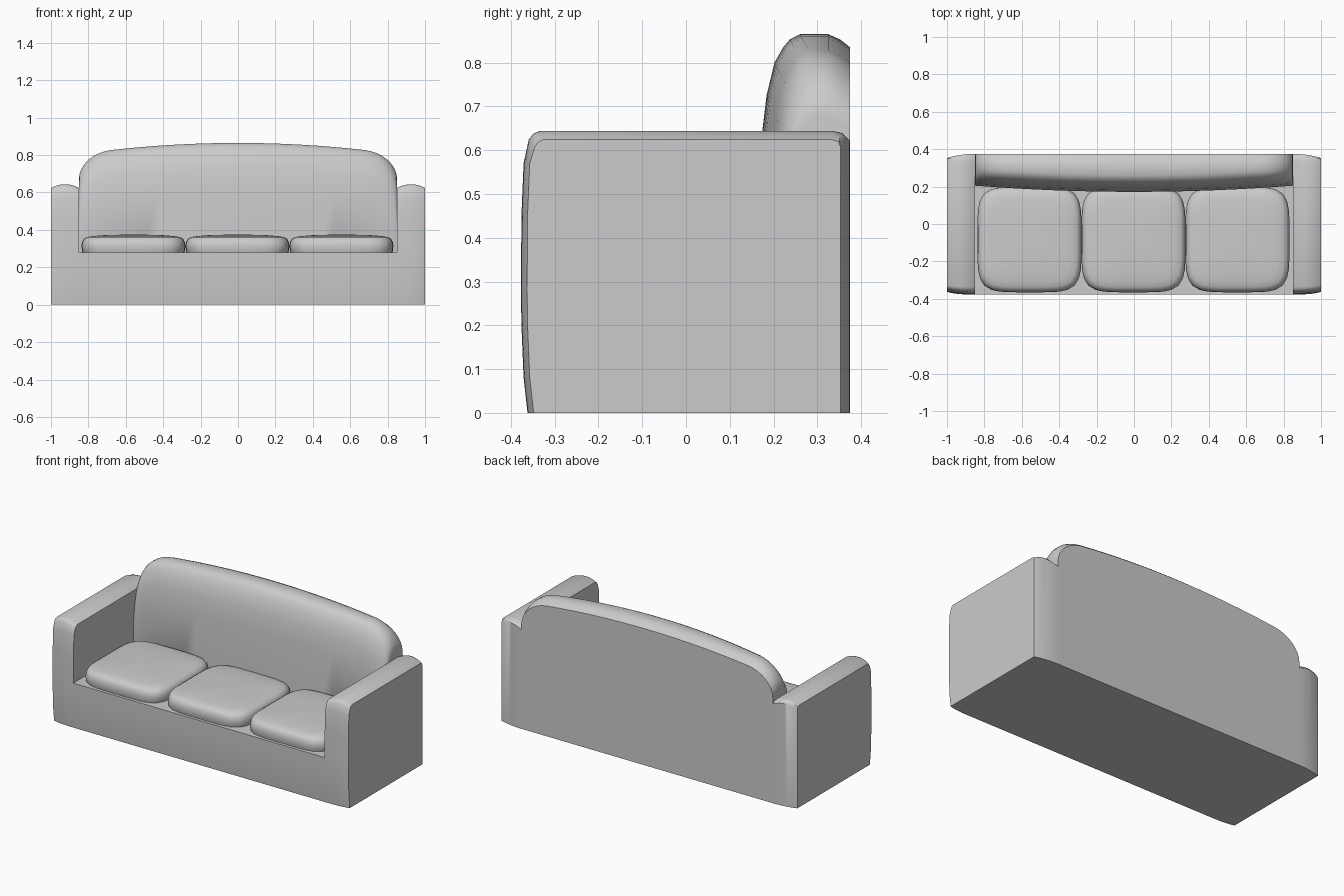
import bpy
import bmesh
import math

cube = bpy.data.objects.get("Cube")
if cube:
    bpy.data.objects.remove(cube, do_unlink=True)

GREY = (0.6, 0.6, 0.6, 1)
fabric = bpy.data.materials.new("grey_fabric")
fabric.use_nodes = True
fabric.diffuse_color = GREY
fabric.node_tree.nodes["Principled BSDF"].inputs["Base Color"].default_value = GREY


def skin(name, rings, angle=40):
    """Bridge equal closed rings of points and cap both ends."""
    bm = bmesh.new()
    loops = [[bm.verts.new(p) for p in ring] for ring in rings]
    n = len(loops[0])
    for a, b in zip(loops, loops[1:]):
        for i in range(n):
            j = (i + 1) % n
            bm.faces.new((a[i], a[j], b[j], b[i]))
    bm.faces.new(loops[0])
    bm.faces.new(loops[-1])
    bmesh.ops.recalc_face_normals(bm, faces=bm.faces)
    mesh = bpy.data.meshes.new(name)
    bm.to_mesh(mesh)
    bm.free()
    mesh.materials.append(fabric)
    obj = bpy.data.objects.new(name, mesh)
    bpy.context.collection.objects.link(obj)
    bpy.ops.object.select_all(action="DESELECT")
    obj.select_set(True)
    bpy.context.view_layer.objects.active = obj
    bpy.ops.object.shade_smooth_by_angle(angle=math.radians(angle))
    return obj


def loft_x(name, xs, profile):
    """Sweep a side profile, given as (y, z) points, along x."""
    return skin(name, [[(x, y, z) for y, z in profile(x)] for x in xs])


# Gently bowed front shared by the arms and the base
FRONT = [(-0.362, 0), (-0.371, 0.08), (-0.376, 0.2), (-0.377, 0.28)]


def arm_profile(x):
    t = (abs(x) - 0.85) / 0.15
    top = 0.644 - 0.02 * (2 * t - 1) ** 2
    front, back = 0.014 * t ** 3, 0.022 * t ** 2
    pts = FRONT + [(-0.376, 0.45), (-0.371, 0.57), (-0.36, top - 0.018),
                   (-0.35, top - 0.006), (-0.335, top)]
    pts = [(y + front * min(1, (-0.3 - y) / 0.06), z) for y, z in pts]
    return pts + [(0.335, top), (0.36 - back / 2, top - 0.005),
                  (0.375 - back, top - 0.018), (0.375 - back, 0)]


# Arms
for side, label in ((-1, "right_arm"), (1, "left_arm")):
    loft_x(label, [side * (0.85 + 0.15 * i / 10) for i in range(11)], arm_profile)

# Seat base
loft_x("seat_base", (-0.85, 0.85), lambda x: FRONT + [(0.21, 0.28), (0.21, 0)])


def back_profile(x):
    u = abs(x) / 0.85
    c = max(0, (abs(x) - 0.68) / 0.17)
    h = 0.865 - 0.06 * u * u - 0.13 * (1 - math.sqrt(max(0, 1 - c * c)))
    f = 0.172 + 0.033 * u * u
    return [(0.21, 0), (0.21, 0.22), (f, 0.25), (f, h - 0.24), (f + 0.012, h - 0.14),
            (f + 0.03, h - 0.065), (f + 0.05, h - 0.03), (f + 0.065, h - 0.012),
            (f + 0.088, h), (0.325, h), (0.352, h - 0.012), (0.375, h - 0.03), (0.375, 0)]


# Backrest, with more sections at the rounded shoulders
half = [0.68 * i / 8 for i in range(8)]
half += [0.68 + 0.17 * math.sin(math.pi / 2 * i / 8) for i in range(9)]
loft_x("backrest", [-x for x in reversed(half[1:])] + half, back_profile)


def cushion_ring(cx, scale, z, count=48):
    """Rounded square ring with bulging sides."""
    ring = []
    for i in range(count):
        a = 2 * math.pi * i / count
        c, s = math.cos(a), math.sin(a)
        r = scale / (abs(c) ** 5 + abs(s) ** 5) ** 0.2
        ring.append((cx + 0.278 * r * c, -0.083 + 0.282 * r * s, z))
    return ring


# Seat cushions
LAYERS = ((0.97, 0.27), (0.99, 0.29), (1.0, 0.315), (0.985, 0.337), (0.955, 0.352),
          (0.9, 0.361), (0.78, 0.367), (0.55, 0.372), (0.3, 0.374), (0.1, 0.375))
for label, cx in (("right", -0.559), ("middle", -0.003), ("left", 0.553)):
    skin(label + "_cushion", [cushion_ring(cx, s, z) for s, z in LAYERS], 60)
